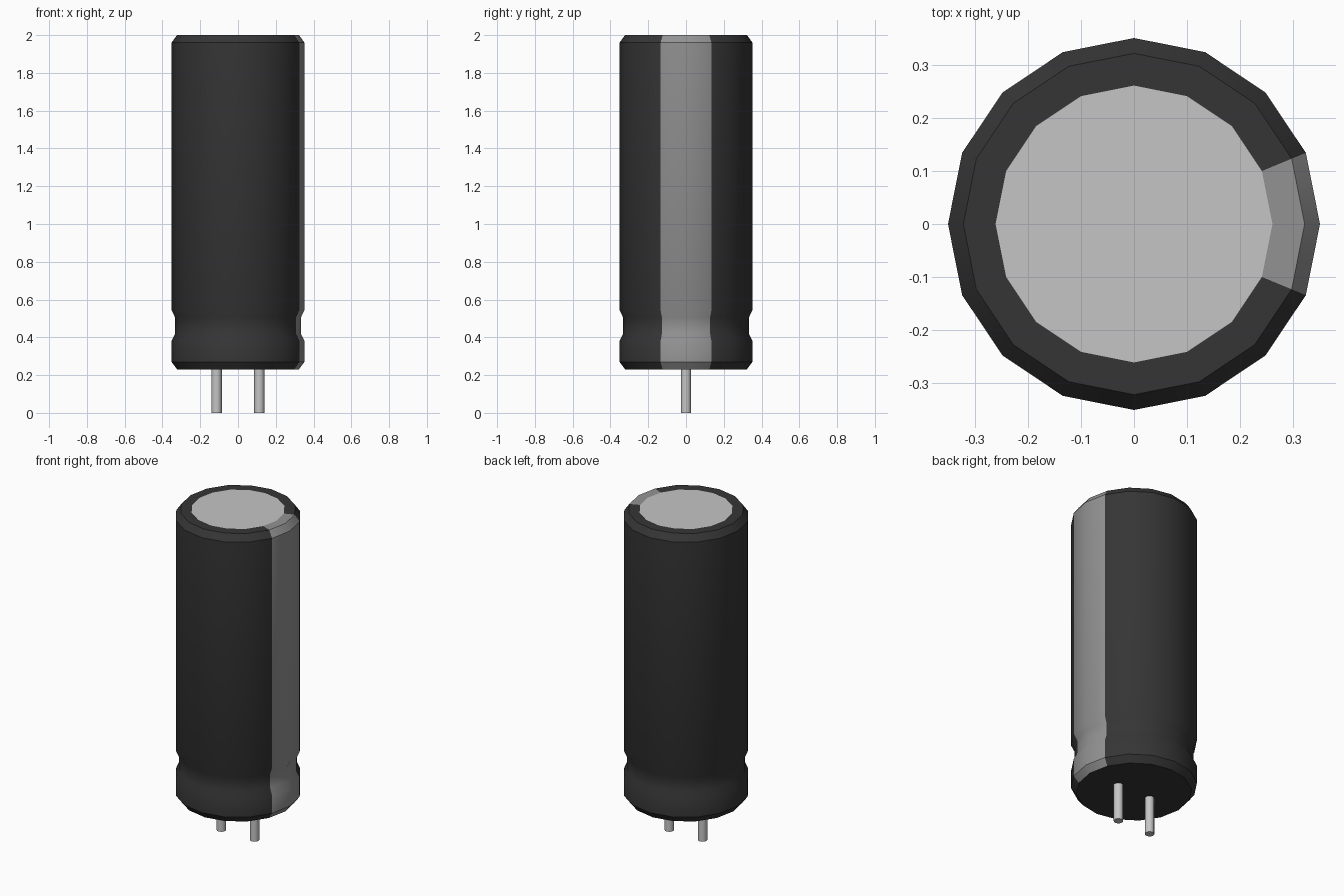
import bpy, bmesh, math

cube = bpy.data.objects.get("Cube")
if cube:
    bpy.data.objects.remove(cube, do_unlink=True)


def material(name, rgb):
    m = bpy.data.materials.new(name)
    m.use_nodes = True
    m.diffuse_color = (*rgb, 1)
    m.node_tree.nodes["Principled BSDF"].inputs["Base Color"].default_value = (*rgb, 1)
    return m


BLACK = material("black_sleeve", (0.036, 0.036, 0.036))
GREY = material("grey_stripe", (0.29, 0.29, 0.29))
METAL = material("bare_metal", (0.56, 0.56, 0.56))


def revolve(name, profile, sides, mats, centre_x=0, cap_top=True, cap_bottom=True):
    """Turn a list of (radius, z) points, bottom to top, around a vertical axis."""
    bm = bmesh.new()
    rings = []
    for r, z in profile:
        rings.append([bm.verts.new((centre_x + r * math.cos(2 * math.pi * i / sides),
                                    r * math.sin(2 * math.pi * i / sides), z))
                      for i in range(sides)])
    for low, high in zip(rings, rings[1:]):
        for i in range(sides):
            j = (i + 1) % sides
            bm.faces.new((low[i], low[j], high[j], high[i]))
    if cap_bottom:
        bm.faces.new(rings[0][::-1])
    if cap_top:
        bm.faces.new(rings[-1])
    bm.normal_update()
    mesh = bpy.data.meshes.new(name)
    bm.to_mesh(mesh)
    bm.free()
    for m in mats:
        mesh.materials.append(m)
    ob = bpy.data.objects.new(name, mesh)
    bpy.context.collection.objects.link(ob)
    bpy.ops.object.select_all(action='DESELECT')
    ob.select_set(True)
    bpy.context.view_layer.objects.active = ob
    bpy.ops.object.shade_smooth_by_angle(angle=math.radians(32))
    return ob


# Sleeve with bevelled rims, crimped neck and rolled-over top edge
sleeve = revolve("sleeve", [
    (0.322, 0.23), (0.352, 0.27), (0.352, 0.38), (0.333, 0.42), (0.333, 0.505),
    (0.352, 0.545), (0.352, 1.96), (0.323, 2.0), (0.262, 2.0)],
    16, [BLACK, GREY], cap_top=False)

# Stripe on the two columns of faces around +x
for p in sleeve.data.polygons:
    c = p.center
    if c.x > 0.1 and abs(math.atan2(c.y, c.x)) < math.radians(22.5):
        p.material_index = 1

# Metal end disc showing inside the top rim
bpy.ops.mesh.primitive_circle_add(vertices=16, radius=0.262, fill_type='NGON',
                                  location=(0, 0, 2.0), rotation=(0, 0, math.pi / 2))
disc = bpy.context.object
disc.name = "top_disc"
disc.data.materials.append(METAL)

# Two wire leads
for name, x in (("left_lead", 0.113), ("right_lead", -0.113)):
    revolve(name, [(0.027, 0), (0.027, 0.235)], 12, [METAL], centre_x=x)
